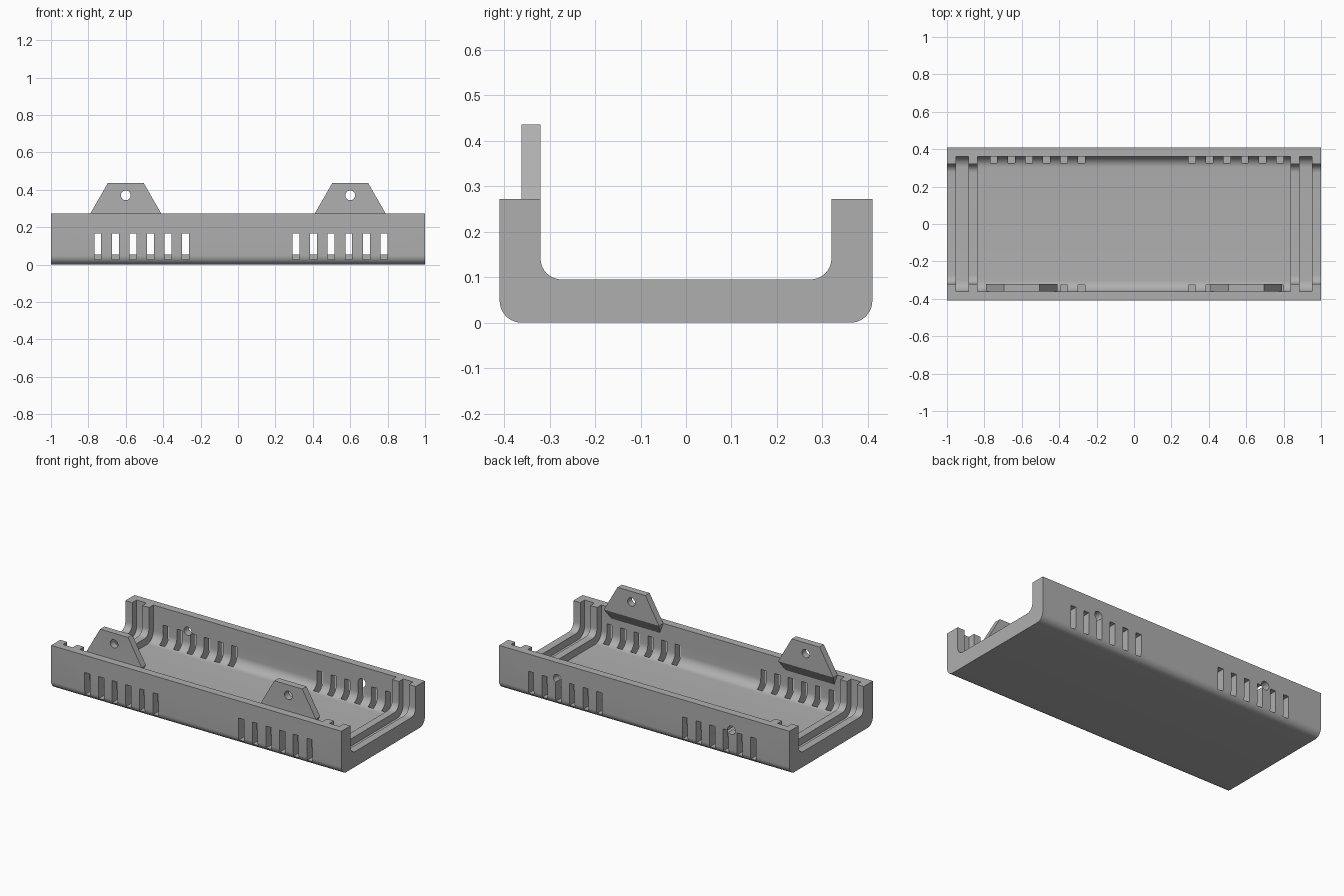
import bpy, bmesh, math
from mathutils import Matrix

cube = bpy.data.objects.get("Cube")
if cube:
    bpy.data.objects.remove(cube, do_unlink=True)

# Single grey plastic
grey = bpy.data.materials.new("grey plastic")
grey.use_nodes = True
colour = (0.43, 0.43, 0.43, 1)
grey.diffuse_color = colour
grey.node_tree.nodes["Principled BSDF"].inputs["Base Color"].default_value = colour

WIDTH, HEIGHT = 0.41, 0.272
INNER, RIB = 0.362, 0.32


def make_object(name, bm):
    bmesh.ops.recalc_face_normals(bm, faces=bm.faces)
    mesh = bpy.data.meshes.new(name)
    bm.to_mesh(mesh)
    bm.free()
    mesh.materials.append(grey)
    obj = bpy.data.objects.new(name, mesh)
    bpy.context.scene.collection.objects.link(obj)
    return obj


def trough(name, x0, x1, half, bottom, top, radius, steps=10):
    """Prism along x with rounded lower edges."""
    bm = bmesh.new()
    section = [(half, top), (-half, top)]
    for side in (-1, 1):
        for i in range(steps + 1):
            a = math.pi / 2 * i / steps
            if side > 0:
                a = math.pi / 2 - a
            section.append((side * (half - radius + radius * math.cos(a)),
                            bottom + radius - radius * math.sin(a)))
    face = bm.faces.new([bm.verts.new((x0, y, z)) for y, z in section])
    ext = bmesh.ops.extrude_face_region(bm, geom=[face])
    moved = [g for g in ext["geom"] if isinstance(g, bmesh.types.BMVert)]
    bmesh.ops.translate(bm, verts=moved, vec=(x1 - x0, 0, 0))
    return make_object(name, bm)


def box(name, centre, size):
    bm = bmesh.new()
    bmesh.ops.create_cube(bm, size=1, matrix=Matrix.Translation(centre) @ Matrix.Diagonal((*size, 1)))
    return make_object(name, bm)


def pin(name, x, y, z):
    """Cylinder along y for screw holes."""
    bm = bmesh.new()
    turn = Matrix.Translation((x, y, z)) @ Matrix.Rotation(math.pi / 2, 4, "X")
    bmesh.ops.create_cone(bm, cap_ends=True, segments=32, radius1=0.026, radius2=0.026,
                          depth=0.2, matrix=turn)
    return make_object(name, bm)


def cut(target, cutter):
    cutter.hide_render = True
    mod = target.modifiers.new("cut", "BOOLEAN")
    mod.operation = "DIFFERENCE"
    mod.solver = "EXACT"
    mod.object = cutter
    bpy.ops.object.select_all(action="DESELECT")
    bpy.context.view_layer.objects.active = target
    target.select_set(True)
    bpy.ops.object.modifier_apply(modifier=mod.name)
    bpy.data.objects.remove(cutter, do_unlink=True)


def smooth(obj):
    bpy.ops.object.select_all(action="DESELECT")
    bpy.context.view_layer.objects.active = obj
    obj.select_set(True)
    bpy.ops.object.shade_smooth_by_angle(angle=math.radians(30))


# Tray shell: open channel, main cavity, and a panel groove near each end
shell = trough("tray_shell", -1, 1, WIDTH, 0, HEIGHT, 0.048)
cut(shell, trough("channel", -1.1, 1.1, RIB, 0.095, 0.5, 0.046))
cut(shell, trough("cavity", -0.837, 0.837, INNER, 0.05, 0.5, 0.06))
for side in (-1, 1):
    cut(shell, trough("groove", side * 0.918 - 0.034, side * 0.918 + 0.034,
                      INNER, 0.05, 0.5, 0.06))

# Vent slots in both long walls
for start in (-0.75, 0.31):
    for i in range(6):
        for side in (-1, 1):
            cut(shell, box("slot", (start + i * 0.094, side * 0.405, 0.096),
                           (0.037, 0.16, 0.138)))

# Screw holes in the back wall
for x in (-0.6, 0.6):
    cut(shell, pin("hole", x, WIDTH, 0.172))
smooth(shell)

# Fastening tabs inside the front wall, with a sloped underside
for label, x in (("right", -0.6), ("left", 0.6)):
    bm = bmesh.new()
    outer, inner = -INNER, -RIB
    rows = [[(outer, 0.436), (outer, HEIGHT), (outer - 0.004, 0.2)],
            [(inner, 0.436), (inner, HEIGHT)]]
    halves = (0.096, 0.19, 0.165)
    a, b = [[[bm.verts.new((x + s * h, y, z)) for s in (-1, 1)]
             for (y, z), h in zip(row, halves)] for row in rows]
    loops = [(a[0][0], a[0][1], a[1][1], a[1][0]), (a[1][0], a[1][1], a[2][1], a[2][0]),
             (b[0][0], b[0][1], b[1][1], b[1][0]), (b[1][0], b[1][1], a[2][1], a[2][0]),
             (a[0][0], a[0][1], b[0][1], b[0][0])]
    for s in (0, 1):
        loops += [(a[0][s], a[1][s], b[1][s], b[0][s]), (a[1][s], a[2][s], b[1][s])]
    for loop in loops:
        bm.faces.new(loop)
    tab = make_object(label + "_fastening_tab", bm)
    cut(tab, pin("hole", x, -0.34, 0.37))
    smooth(tab)
